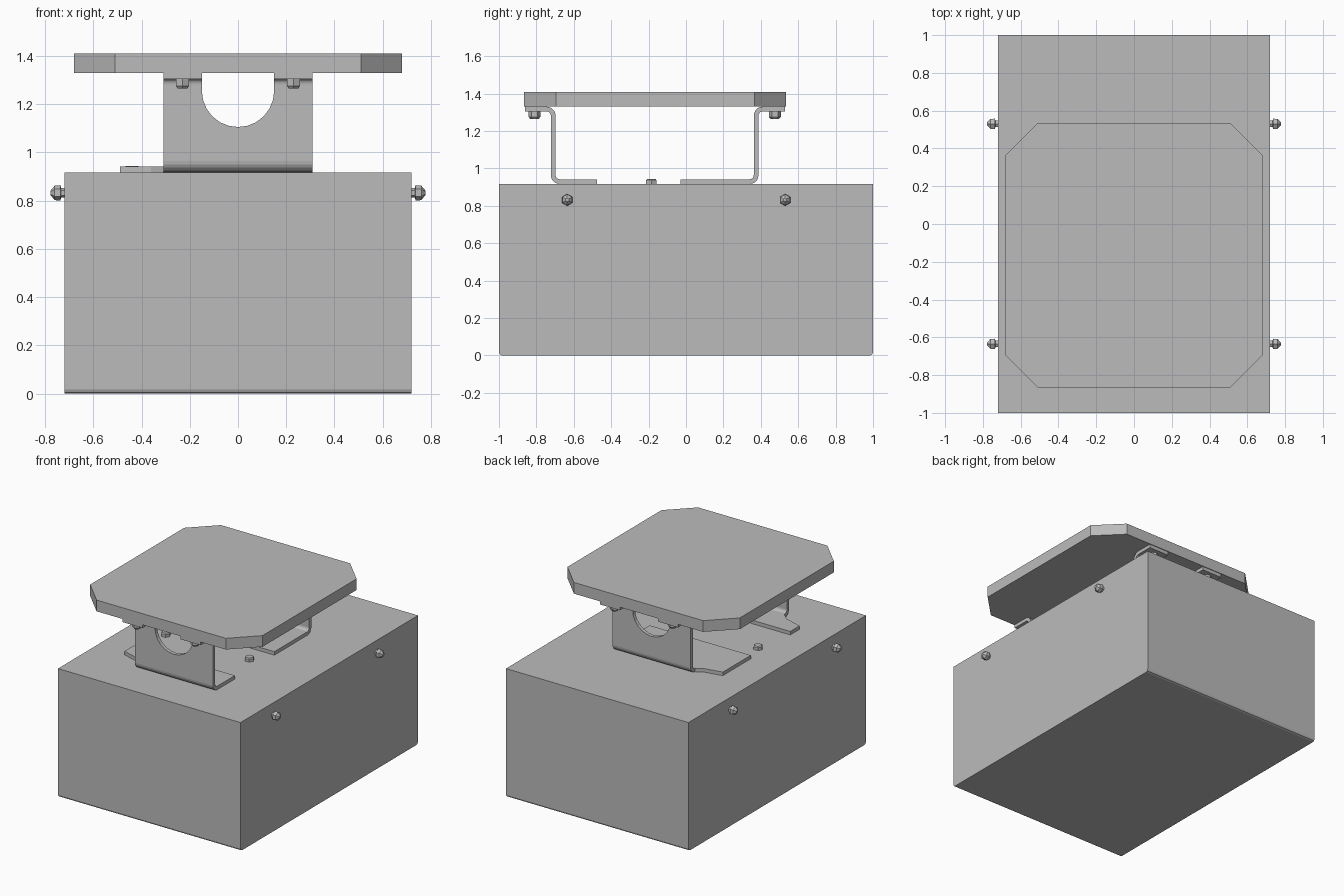
import bpy, bmesh
from math import sin, cos, pi
from mathutils import Matrix, Vector

cube = bpy.data.objects.get("Cube")
if cube:
    bpy.data.objects.remove(cube, do_unlink=True)

GREY = (0.5, 0.5, 0.5, 1)
metal = bpy.data.materials.new("plain grey")
metal.use_nodes = True
metal.diffuse_color = GREY
metal.node_tree.nodes["Principled BSDF"].inputs["Base Color"].default_value = GREY


def finish(name, bm, closed=True):
    if closed:
        bmesh.ops.recalc_face_normals(bm, faces=bm.faces)
    me = bpy.data.meshes.new(name)
    bm.to_mesh(me)
    bm.free()
    me.materials.append(metal)
    ob = bpy.data.objects.new(name, me)
    bpy.context.collection.objects.link(ob)
    return ob


def prism(name, outline, offset):
    """Extrude a flat 3D outline by an offset vector."""
    bm = bmesh.new()
    face = bm.faces.new([bm.verts.new(p) for p in outline])
    new = bmesh.ops.extrude_face_region(bm, geom=[face])["geom"]
    bmesh.ops.translate(bm, vec=offset,
                        verts=[v for v in new if isinstance(v, bmesh.types.BMVert)])
    return finish(name, bm)


def fastener(name, loc, axis, rings, sides=6):
    """Faceted lathe shape along an axis; rings are (radius, height)."""
    bm = bmesh.new()
    loops = [[bm.verts.new((r * cos(2 * pi * i / sides), r * sin(2 * pi * i / sides), h))
              for i in range(sides)] for r, h in rings]
    for a, b in zip(loops, loops[1:]):
        for i in range(sides):
            j = (i + 1) % sides
            bm.faces.new((a[i], a[j], b[j], b[i]))
    bm.faces.new(loops[0])
    bm.faces.new(loops[-1])
    turn = Vector((0, 0, 1)).rotation_difference(Vector(axis)).to_matrix().to_4x4()
    bm.transform(Matrix.Translation(loc) @ turn)
    return finish(name, bm)


# Main box with softened lower front and back edges
TOP, HALF, R = 0.917, 0.72, 0.017
side = [(-1, TOP), (1, TOP), (1, R), (1 - 0.3 * R, 0.3 * R), (1 - R, 0),
        (R - 1, 0), (0.3 * R - 1, 0.3 * R), (-1, R)]
prism("box_body", [(-HALF, y, z) for y, z in side], (2 * HALF, 0, 0))

# Upper plate with clipped corners
X, Y0, Y1, C = 0.68, -0.865, 0.535, 0.17
plate = [(-X, Y0 + C), (C - X, Y0), (X - C, Y0), (X, Y0 + C),
         (X, Y1 - C), (X - C, Y1), (C - X, Y1), (-X, Y1 - C)]
prism("top_plate", [(x, y, 1.33) for x, y in plate], (0, 0, 0.08))


def bracket(name, y_inner, y_web, y_outer):
    """Bent sheet: inward foot, upright web, outward flange, round notch."""
    s = 1 if y_outer > y_web else -1
    low, high, r, thick = TOP + 0.0125, 1.3175, 0.035, 0.025
    path = [(y_inner, low)]
    angles = [pi / 2 * i / 5 for i in range(6)]
    path += [(y_web - s * (r - r * sin(a)), low + r - r * cos(a)) for a in angles]
    path += [(y_web + s * (r - r * cos(a)), high - r + r * sin(a)) for a in angles]
    path.append((y_outer, high))
    bm = bmesh.new()
    rows = [[bm.verts.new((x, y, z)) for x in (-0.308, 0.308)] for y, z in path]
    for a, b in zip(rows, rows[1:]):
        bm.faces.new((a[0], a[1], b[1], b[0]))
    ob = finish(name, bm, closed=False)
    sol = ob.modifiers.new("thickness", "SOLIDIFY")
    sol.thickness, sol.offset, sol.use_even_offset = thick, 0, True

    # Round-bottomed notch through the web and flange
    notch = [(0.15, 1.5), (-0.15, 1.5)]
    notch += [(-0.15 * cos(pi * i / 12), 1.255 - 0.15 * sin(pi * i / 12)) for i in range(13)]
    cutter = prism("notch_cutter", [(x, y_web - 0.06 * s, z) for x, z in notch],
                   (0, 0.4 * s, 0))
    cutter.hide_render = True
    cut = ob.modifiers.new("notch", "BOOLEAN")
    cut.operation, cut.solver, cut.object = "DIFFERENCE", "EXACT", cutter
    dg = bpy.context.evaluated_depsgraph_get()
    mesh = bpy.data.meshes.new_from_object(ob.evaluated_get(dg))
    ob.modifiers.clear()
    ob.data = mesh
    bpy.data.objects.remove(cutter, do_unlink=True)


bracket("front_bracket", -0.475, -0.71, -0.86)
bracket("rear_bracket", -0.03, 0.375, 0.53)

# Side ears widening each bracket foot
for name, y_start, y_neck, y_wide, y_end in (
        ("front_foot_ear", -0.67, -0.62, -0.58, -0.475),
        ("rear_foot_ear", 0.34, 0.31, 0.285, -0.03)):
    ear = [(-0.307, y_start), (-0.36, y_neck), (-0.49, y_wide),
           (-0.49, y_end), (-0.307, y_end)]
    prism(name, [(x, y, TOP) for x, y in ear], (0, 0, 0.025))

# Faceted bolts on the box sides and beneath the flanges
BOLT = [(0.02, 0), (0.02, 0.014), (0.032, 0.016), (0.03, 0.04), (0.01, 0.057)]
for s, label in ((1, "left"), (-1, "right")):
    for y, end in ((-0.635, "front"), (0.53, "rear")):
        fastener(f"{label}_{end}_side_bolt", (s * HALF, y, 0.832), (s, 0, 0), BOLT)
    for y, end in ((-0.81, "front"), (0.475, "rear")):
        fastener(f"{label}_{end}_flange_bolt", (s * 0.23, y, 1.306), (0, 0, -1),
                 [(0.032, 0), (0.032, 0.03), (0.022, 0.042)])

# Hex nuts on the box top
for x, label in ((0.22, "left"), (-0.44, "right")):
    fastener(f"{label}_top_nut", (x, -0.185, TOP), (0, 0, 1),
             [(0.032, 0), (0.032, 0.02), (0.026, 0.027)])
